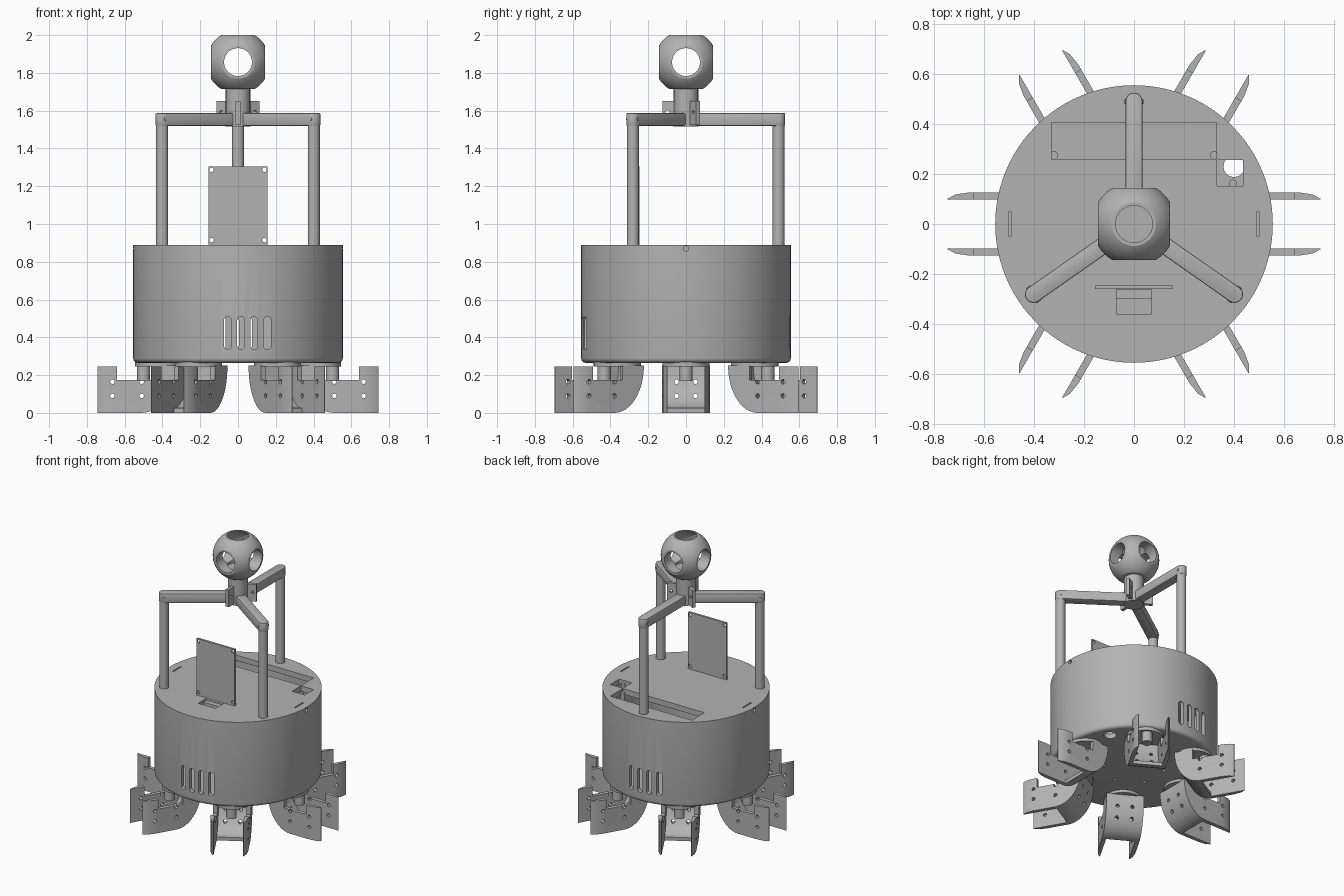
import bpy, bmesh, math
from math import cos, sin, pi, radians
from mathutils import Matrix, Vector

if "Cube" in bpy.data.objects:
    bpy.data.objects.remove(bpy.data.objects["Cube"], do_unlink=True)

grey = bpy.data.materials.new("plain_grey")
grey.use_nodes = True
COLOUR = (0.45, 0.45, 0.45, 1)
grey.diffuse_color = COLOUR
grey.node_tree.nodes["Principled BSDF"].inputs["Base Color"].default_value = COLOUR


def finish(name, bm):
    bmesh.ops.recalc_face_normals(bm, faces=bm.faces)
    mesh = bpy.data.meshes.new(name)
    bm.to_mesh(mesh)
    bm.free()
    mesh.materials.append(grey)
    ob = bpy.data.objects.new(name, mesh)
    bpy.context.collection.objects.link(ob)
    return ob


def prism(name, outline, lo, hi, axis="z"):
    """Extrude a 2D outline along z, or along y with the outline in x and z."""
    bm = bmesh.new()
    place = (lambda a, b, h: (a, b, h)) if axis == "z" else (lambda a, b, h: (a, h, b))
    low = [bm.verts.new(place(a, b, lo)) for a, b in outline]
    high = [bm.verts.new(place(a, b, hi)) for a, b in outline]
    bm.faces.new(low)
    bm.faces.new(high)
    n = len(outline)
    for i in range(n):
        j = (i + 1) % n
        bm.faces.new((low[i], low[j], high[j], high[i]))
    return finish(name, bm)


def rect(x0, x1, y0, y1):
    return [(x0, y0), (x1, y0), (x1, y1), (x0, y1)]


def stadium(x, y0, y1, r, n=10):
    top = [(x + r * cos(pi * i / n), y1 - r + r * sin(pi * i / n)) for i in range(n + 1)]
    bottom = [(x - r * cos(pi * i / n), y0 + r - r * sin(pi * i / n)) for i in range(n + 1)]
    return top + bottom


def rod(name, start, end, r, sides=32):
    start, end = Vector(start), Vector(end)
    d = end - start
    bm = bmesh.new()
    bmesh.ops.create_cone(bm, cap_ends=True, segments=sides, radius1=r, radius2=r, depth=d.length)
    turn = Vector((0, 0, 1)).rotation_difference(d).to_matrix().to_4x4()
    bm.transform(Matrix.Translation((start + end) / 2) @ turn)
    return finish(name, bm)


def modify(ob, kind, **settings):
    m = ob.modifiers.new(kind.title(), kind)
    for key, value in settings.items():
        setattr(m, key, value)
    bpy.context.view_layer.objects.active = ob
    bpy.ops.object.modifier_apply(modifier=m.name)


def cut(ob, cutters, operation="DIFFERENCE"):
    for c in cutters:
        modify(ob, "BOOLEAN", object=c, operation=operation, solver="EXACT")
        bpy.data.objects.remove(c, do_unlink=True)


def spin(ob, degrees):
    ob.matrix_world = Matrix.Rotation(radians(degrees), 4, "Z")
    return ob


# Drum: hollow housing with a rounded lower edge
drum = rod("drum_housing", (0, 0, 0.265), (0, 0, 0.89), 0.555, 96)
bm = bmesh.new()
bm.from_mesh(drum.data)
rim = [e for e in bm.edges if all(v.co.z < 0.3 for v in e.verts)]
bmesh.ops.bevel(bm, geom=rim, offset=0.025, segments=4, profile=0.5, affect="EDGES")
bm.to_mesh(drum.data)
bm.free()
cut(drum, [rod("hollow", (0, 0, 0.3), (0, 0, 0.85), 0.525, 96)])

# Deck openings, bottom port and small slots
openings = [rect(-0.33, 0.33, 0.26, 0.405), rect(0.332, 0.435, 0.152, 0.255),
            rect(-0.07, 0.07, -0.36, -0.262)]
cut(drum, [prism("opening", o, 0.7, 1) for o in openings])
cut(drum, [rod("port", (0.4, 0.23, 0.2), (0.4, 0.23, 0.5), 0.042)])
for s in (-1, 1):
    cut(drum, [prism("mark", rect(s * 0.495 - 0.004, s * 0.495 + 0.004, -0.05, 0.05), 0.87, 1),
               rod("side_hole", (s * 0.5, 0, 0.87), (s * 0.6, 0, 0.87), 0.014, 16)])

# Vent slots, front and back
for k in range(4):
    for s in (-1, 1):
        slot = stadium(-s * (-0.055 + 0.07 * k), 0.335, 0.51, 0.019)
        cut(drum, [prism("vent", slot, s * 0.45, s * 0.6, "y")])

# Screw holes in the underside
for k in range(6):
    a = radians(60 * k + 30)
    p = Vector((0.2 * cos(a), 0.2 * sin(a), 0))
    cut(drum, [rod("screw", p + Vector((0, 0, 0.2)), p + Vector((0, 0, 0.32)), 0.012, 12)])

# Screw tabs inside the deck openings
for x, y in ((-0.32, 0.275), (0.32, 0.275), (0.395, 0.162)):
    rod("screw_tab", (x, y, 0.8), (x, y, 0.87), 0.016, 20)

# Upright panel with four corner holes
panel = prism("upright_panel", rect(-0.155, 0.155, 0.87, 1.305), -0.26, -0.245, "y")
cut(panel, [rod("hole", (x, -0.3, z), (x, -0.2, z), 0.012, 16)
            for x in (-0.14, 0.14) for z in (0.915, 1.287)])
prism("panel_socket", rect(-0.07, 0.07, 0.8, 0.875), -0.3, -0.262, "y")

# Three posts with arms to the hub
for angle in (90, 215, 325):
    a = radians(angle)
    x, y = 0.49 * cos(a), 0.49 * sin(a)
    rod("post", (x, y, 0.86), (x, y, 1.55), 0.032)
    arm = prism("arm", stadium(0, 0, 0.525, 0.034), 1.52, 1.587)
    modify(arm, "BEVEL", width=0.006, segments=2, angle_limit=radians(50))
    spin(arm, angle - 90)
    for s in (-1, 1):
        pin = rod("arm_pin", (s * 0.03, 0.49, 1.555), (s * 0.037, 0.49, 1.555), 0.01, 16)
        spin(pin, angle - 90)

# Hub with three drilled fins
rod("hub", (0, 0, 1.515), (0, 0, 1.74), 0.065, 48)
for angle in (30, 150, 270):
    fin = prism("hub_fin", rect(0.05, 0.125, 1.525, 1.652), -0.012, 0.012, "y")
    cut(fin, [rod("hole", (0.098, -0.1, 1.592), (0.098, 0.1, 1.592), 0.01, 16)])
    spin(fin, angle)

# Ball with flattened sides and round openings
C = 1.857
bm = bmesh.new()
bmesh.ops.create_uvsphere(bm, u_segments=64, v_segments=32, radius=0.168,
                          matrix=Matrix.Translation((0, 0, C)))
ball = finish("ball", bm)
f = 0.143
cut(ball, [prism("trim", rect(-f, f, -f, f), C - f, C + f)], "INTERSECT")
cut(ball, [rod("bore", (-0.3, 0, C), (0.3, 0, C), 0.074, 48),
           rod("bore", (0, -0.3, C), (0, 0.3, C), 0.074, 48),
           rod("bore", (0, 0, C - 0.09), (0, 0, C + 0.3), 0.074, 48)])


# Foot bracket: curved web between two side plates
def bend(rx, rz, n=12):
    return [(0.51 - rx * cos(pi / 2 * i / n), 0.25 - rz * sin(pi / 2 * i / n)) for i in range(n + 1)]


web = prism("foot_web", bend(0.18, 0.25) + bend(0.155, 0.225)[::-1], -0.1, 0.1, "y")
cut(web, [rod("hole", (0.25, y, z), (0.6, y, z), 0.012, 12)
          for y in (-0.05, 0.05) for z in (0.09, 0.165)])
tower = [(0.745, 0), (0.745, 0.245), (0.64, 0.245), (0.64, 0.175), (0.46, 0.175), (0.46, 0.25)]
foot = [web]
for s in (-1, 1):
    plate = prism("foot_side_plate", bend(0.18, 0.25) + tower, s * 0.098, s * 0.126, "y")
    # Taper the outer end to a thin edge
    wedge = [(0.66, s * 0.1262), (0.715, s * 0.118), (0.747, s * 0.1), (0.78, s * 0.1), (0.78, s * 0.14),
             (0.66, s * 0.14)]
    cut(plate, [prism("wedge", wedge, -0.1, 0.3)])
    cut(plate, [rod("hole", (x, s * 0.05, z), (x, s * 0.2, z), 0.012, 12)
                for x in (0.51, 0.665) for z in (0.09, 0.165)])
    foot.append(plate)
foot.append(rod("foot_mount_disc", (0.42, 0, 0.245), (0.42, 0, 0.27), 0.125, 40))
foot.append(rod("foot_mount_pin", (0.5, 0, 0.17), (0.5, 0, 0.26), 0.035, 24))

# Six feet around the drum
for part in foot:
    for k in range(1, 6):
        twin = part.copy()
        bpy.context.collection.objects.link(twin)
        spin(twin, 60 * k)

# Smooth the curved faces and keep edges sharp
bpy.ops.object.select_all(action="DESELECT")
for ob in bpy.context.scene.objects:
    if ob.type == "MESH":
        ob.select_set(True)
        bpy.context.view_layer.objects.active = ob
bpy.ops.object.shade_smooth_by_angle(angle=radians(30))
